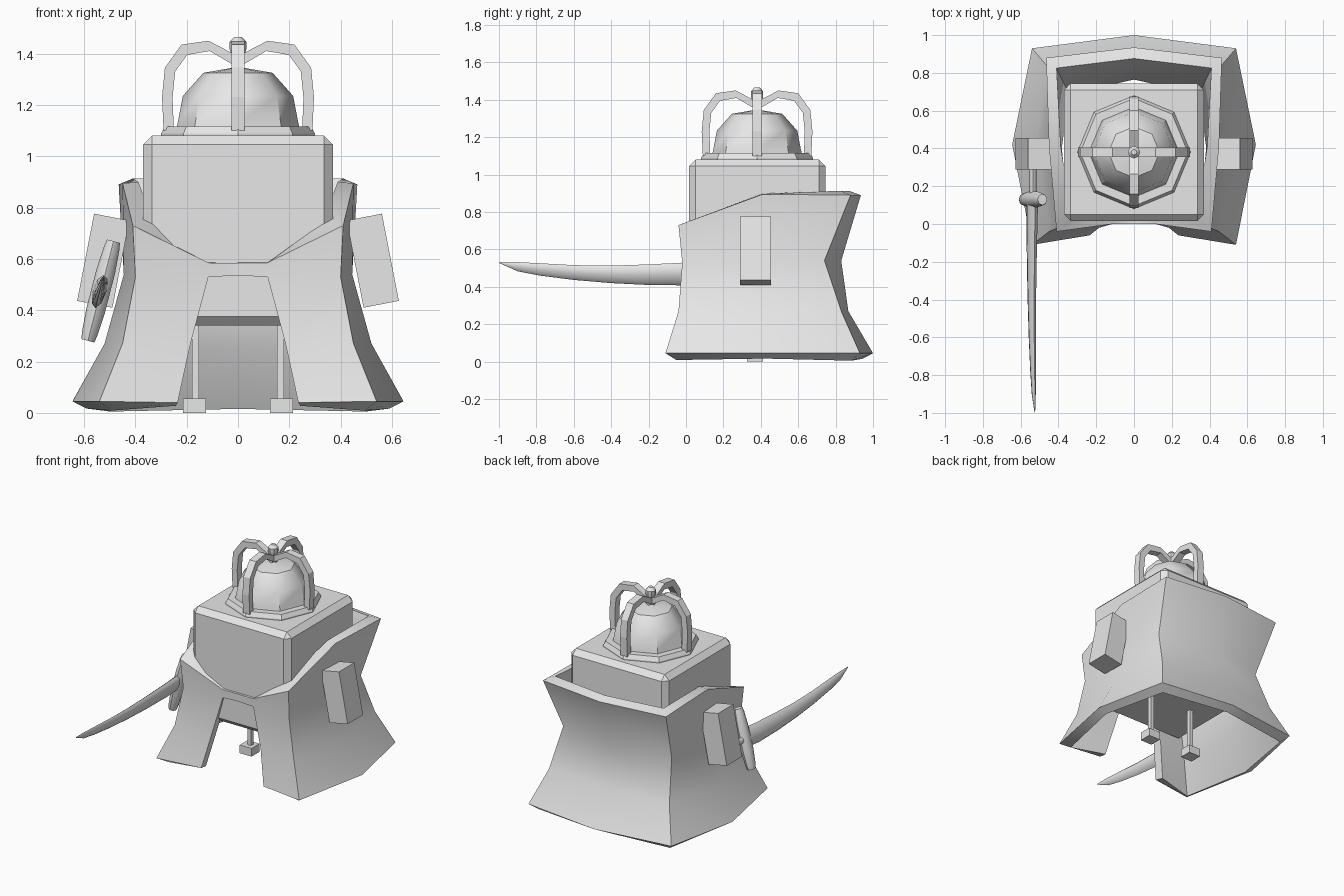
import bpy, bmesh, math
from mathutils import Vector, Matrix

if "Cube" in bpy.data.objects:
    bpy.data.objects.remove(bpy.data.objects["Cube"])

grey = bpy.data.materials.new("plain_grey")
grey.diffuse_color = (0.8, 0.8, 0.8, 1)
grey.use_nodes = True
grey.node_tree.nodes["Principled BSDF"].inputs["Base Color"].default_value = grey.diffuse_color


def finish(name, bm, angle=None, recalc=True):
    """Turn a bmesh into a named object, optionally smooth below an angle."""
    if recalc:
        bmesh.ops.recalc_face_normals(bm, faces=bm.faces)
    me = bpy.data.meshes.new(name)
    bm.to_mesh(me)
    bm.free()
    me.materials.append(grey)
    ob = bpy.data.objects.new(name, me)
    bpy.context.collection.objects.link(ob)
    if angle:
        smooth(ob, angle)
    return ob


def select(ob):
    bpy.ops.object.select_all(action='DESELECT')
    ob.select_set(True)
    bpy.context.view_layer.objects.active = ob


def smooth(ob, angle):
    select(ob)
    bpy.ops.object.shade_smooth_by_angle(angle=math.radians(angle))


def box(name, centre, size, tilt=0.0, bevel=0.0):
    bm = bmesh.new()
    m = (Matrix.Translation(centre) @ Matrix.Rotation(tilt, 4, 'Y')
         @ Matrix.Diagonal((*size, 1)))
    bmesh.ops.create_cube(bm, size=1, matrix=m)
    if bevel:
        bmesh.ops.bevel(bm, geom=bm.edges[:], offset=bevel, segments=1, affect='EDGES')
    return finish(name, bm)


def loft(name, rings, angle=None):
    """Skin a list of closed rings and cap both ends."""
    bm = bmesh.new()
    vs = [[bm.verts.new(p) for p in r] for r in rings]
    n = len(rings[0])
    for a, b in zip(vs, vs[1:]):
        for i in range(n):
            bm.faces.new((a[i], a[(i + 1) % n], b[(i + 1) % n], b[i]))
    bm.faces.new(vs[0])
    bm.faces.new(vs[-1])
    return finish(name, bm, angle)


def ellipse(centre, u, v, n=8):
    c, u, v = Vector(centre), Vector(u), Vector(v)
    return [c + u * math.cos(k * math.tau / n) + v * math.sin(k * math.tau / n)
            for k in range(n)]


# Body block with chamfered edges
box("body", (0, 0.38, 0.71), (0.74, 0.73, 0.74), bevel=0.035)

# Cloak: half shell, columns from front opening round to back centre, bottom to top
columns = [
    [(0.235, -0.06, 0.04), (0.185, -0.02, 0.27), (0.115, 0.0, 0.53), (0.115, 0.0, 0.585)],
    [(0.54, -0.11, 0.045), (0.45, -0.04, 0.27), (0.40, -0.02, 0.53), (0.41, -0.04, 0.73)],
    [(0.645, 0.42, 0.045), (0.52, 0.41, 0.27), (0.445, 0.40, 0.54), (0.45, 0.41, 0.895)],
    [(0.54, 0.93, 0.045), (0.455, 0.83, 0.27), (0.41, 0.74, 0.54), (0.465, 0.88, 0.89)],
    [(0, 1.0, 0.045), (0, 0.868, 0.27), (0, 0.83, 0.54), (0, 0.935, 0.89)],
]
bm = bmesh.new()
grid = [[bm.verts.new(p) for p in col] for col in columns]
for a, b in zip(grid, grid[1:]):
    for r in range(3):
        bm.faces.new((a[r], b[r], b[r + 1], a[r + 1]))
# Collar strip over the front opening
low, high = bm.verts.new((0, 0.0, 0.535)), bm.verts.new((0, 0.0, 0.585))
bm.faces.new((low, grid[0][2], grid[0][3], high))
cloak = finish("cloak", bm, recalc=False)
cloak.modifiers.new("mirror", 'MIRROR').use_clip = True
shell = cloak.modifiers.new("thickness", 'SOLIDIFY')
shell.thickness, shell.offset, shell.use_even_offset = 0.062, -1, True
select(cloak)
for m in list(cloak.modifiers):
    bpy.ops.object.modifier_apply(modifier=m.name)
smooth(cloak, 45)

# Arms, legs and feet
for s, side in ((-1, "left"), (1, "right")):
    box(side + "_arm", (s * 0.525, 0.372, 0.593), (0.14, 0.165, 0.346), tilt=-s * math.radians(11))
    box(side + "_leg", (s * 0.165, 0.37, 0.21), (0.027, 0.027, 0.32))
    box(side + "_foot", (s * 0.17, 0.368, 0.028), (0.09, 0.085, 0.056))


# Crown band and cap
def octagon(r, z):
    return ellipse((0, 0.38, z), (r, 0, 0), (0, r, 0))


loft("crown_band", [octagon(0.3, 1.078), octagon(0.3, 1.088), octagon(0.285, 1.115)])
loft("crown_cap", [octagon(0.24, 1.11), octagon(0.235, 1.13), octagon(0.215, 1.235),
                   octagon(0.135, 1.325), octagon(0.02, 1.345)], angle=35)

# Four crown arches: (outer radius, z, inner radius, z)
arch = [(0.29, 1.10, 0.25, 1.10), (0.296, 1.23, 0.255, 1.23), (0.285, 1.345, 0.245, 1.33),
        (0.22, 1.435, 0.198, 1.395), (0.115, 1.45, 0.11, 1.41), (0.0, 1.39, 0.0, 1.345)]
for k in range(4):
    turn = Matrix.Translation((0, 0.38, 0)) @ Matrix.Rotation(k * math.pi / 2, 4, 'Z')
    rings = [[turn @ Vector(p) for p in ((ro, -0.025, zo), (ro, 0.025, zo),
                                         (ri, 0.025, zi), (ri, -0.025, zi))]
             for ro, zo, ri, zi in arch]
    loft("crown_arch_%d" % (k + 1), rings)

# Knob where the arches meet
loft("crown_knob", [octagon(0.02, 1.37), octagon(0.033, 1.42), octagon(0.033, 1.445),
                    octagon(0.015, 1.465)], angle=35)

# Curved blade: (y, bottom z, top z, half width)
blade = [(0.14, 0.42, 0.54, 0.028), (0.0, 0.408, 0.53, 0.026), (-0.2, 0.41, 0.52, 0.023),
         (-0.4, 0.42, 0.513, 0.020), (-0.6, 0.437, 0.516, 0.017), (-0.78, 0.46, 0.526, 0.013),
         (-0.9, 0.483, 0.532, 0.009), (-0.998, 0.527, 0.532, 0.002)]
rings = []
for y, lo, hi, w in blade:
    mid, h = (lo + hi) / 2, (hi - lo) / 2
    rings.append(ellipse((-0.54 + 0.25 * (mid - 0.47), y, mid), (w, 0, 0), (0.25 * h, 0, h)))
loft("sword_blade", rings, angle=50)

# Guard: tilted rounded bar, and the grip behind it
axis, across = Vector((0.25, 0, 0.97)), Vector((0.97, 0, -0.25))
loft("sword_guard",
     [ellipse(Vector((-0.535, 0.13, 0.475)) + axis * t, across * w, (0, w * 1.15, 0))
      for t, w in ((-0.2, 0.026), (-0.17, 0.031), (-0.08, 0.037), (0.08, 0.037),
                   (0.17, 0.031), (0.2, 0.026))], angle=50)
loft("sword_grip", [ellipse((-0.535, y, 0.475), (0.018, 0, 0), (0, 0, 0.022))
                    for y in (0.13, 0.31)], angle=50)
